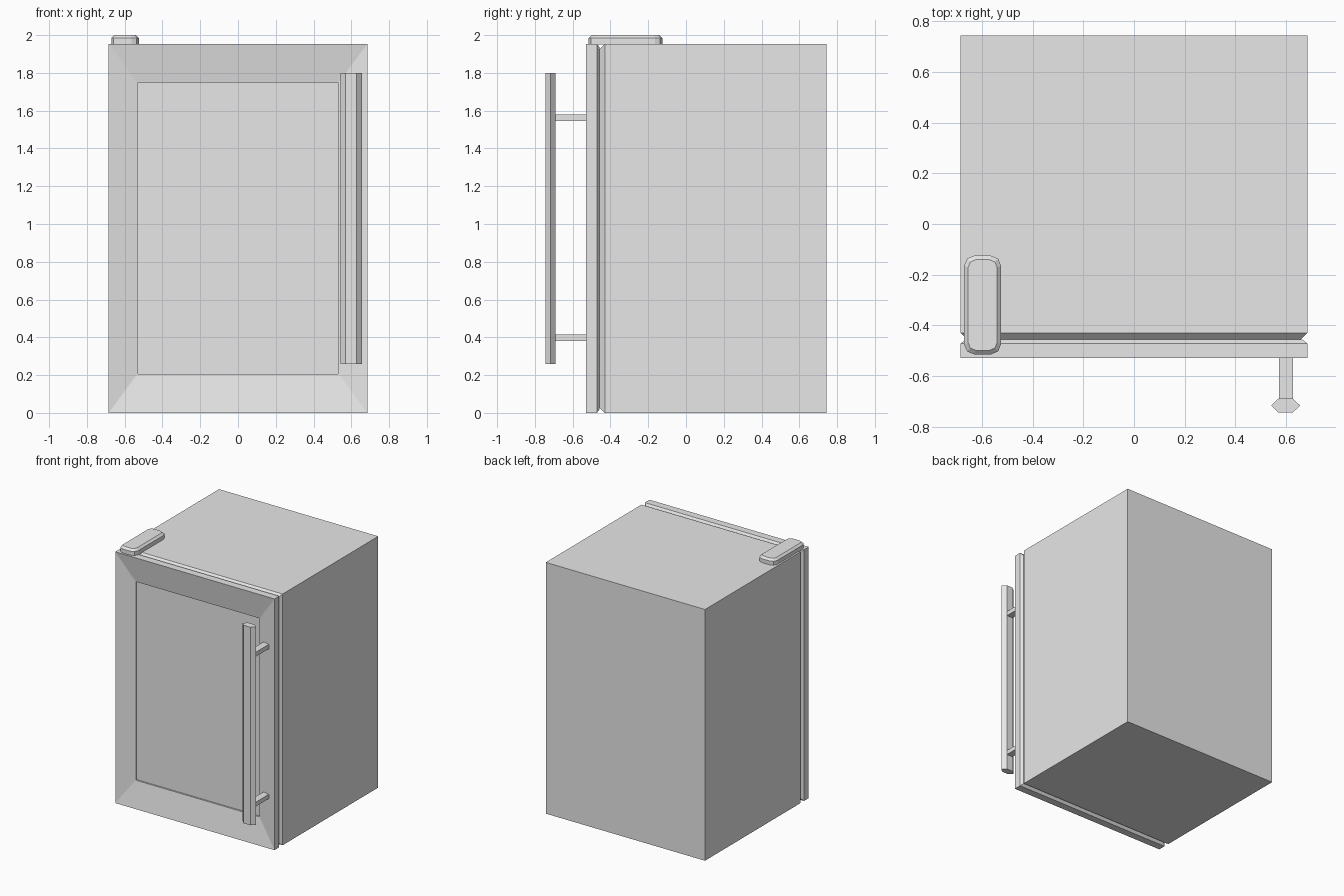
import bpy
import bmesh
from math import cos, sin, pi

cube = bpy.data.objects.get("Cube")
if cube:
    bpy.data.objects.remove(cube, do_unlink=True)

# Single painted grey finish
grey = bpy.data.materials.new("light_grey")
grey.use_nodes = True
grey.diffuse_color = (0.8, 0.8, 0.8, 1)
grey.node_tree.nodes["Principled BSDF"].inputs["Base Color"].default_value = (0.8, 0.8, 0.8, 1)


def rounded_rect(half_u, half_v, radius=0.0, steps=3):
    """Outline with the same point count for any corner radius."""
    points = []
    for i, (su, sv) in enumerate([(1, 1), (-1, 1), (-1, -1), (1, -1)]):
        for k in range(steps):
            a = (i + k / (steps - 1)) * pi / 2
            points.append((su * (half_u - radius) + radius * cos(a),
                           sv * (half_v - radius) + radius * sin(a)))
    return points


def loft(name, sections, axis, centre):
    """Join (outline, position) sections along an axis and cap both ends."""
    bm = bmesh.new()
    rings = []
    for outline, pos in sections:
        ring = []
        for u, v in outline:
            u, v = u + centre[0], v + centre[1]
            ring.append(bm.verts.new((u, pos, v) if axis == "Y" else (u, v, pos)))
        rings.append(ring)
    for a, b in zip(rings, rings[1:]):
        for i in range(len(a)):
            j = (i + 1) % len(a)
            bm.faces.new((a[i], a[j], b[j], b[i]))
    bm.faces.new(rings[0])
    bm.faces.new(rings[-1])
    bmesh.ops.remove_doubles(bm, verts=bm.verts, dist=0.0001)
    bmesh.ops.recalc_face_normals(bm, faces=bm.faces)
    mesh = bpy.data.meshes.new(name)
    bm.to_mesh(mesh)
    bm.free()
    mesh.materials.append(grey)
    obj = bpy.data.objects.new(name, mesh)
    bpy.context.collection.objects.link(obj)
    return obj


half_w, half_h = 0.685, 0.977
outer = rounded_rect(half_w, half_h)

# Cabinet with a bevelled front rim
loft("cabinet", [
    (rounded_rect(half_w - 0.03, half_h - 0.03), -0.46),
    (outer, -0.43),
    (outer, 0.745),
], "Y", (0, half_h))

# Door: bevelled back, frame sloping inwards, small step down to the panel
opening = rounded_rect(0.533, 0.772, 0.008)
loft("door", [
    (rounded_rect(half_w - 0.02, half_h - 0.02), -0.457),
    (outer, -0.472),
    (outer, -0.53),
    (opening, -0.495),
    (opening, -0.483),
], "Y", (0, half_h))

# Hinge cover on the top right corner
loft("hinge_cover", [
    (rounded_rect(0.073, 0.195, 0.04), 1.95),
    (rounded_rect(0.073, 0.195, 0.04), 1.985),
    (rounded_rect(0.057, 0.179, 0.03), 2.0),
], "Z", (-0.598, -0.32))

# Six-sided handle bar
hexagon = [(0.057, 0), (0.029, 0.027), (-0.029, 0.027),
           (-0.057, 0), (-0.029, -0.027), (0.029, -0.027)]
loft("handle_bar", [(hexagon, 0.26), (hexagon, 1.8)], "Z", (0.599, -0.717))

# Handle posts
for name, z in (("lower_handle_post", 0.397), ("upper_handle_post", 1.563)):
    post = rounded_rect(0.027, 0.017)
    loft(name, [(post, -0.70), (post, -0.49)], "Y", (0.6, z))
